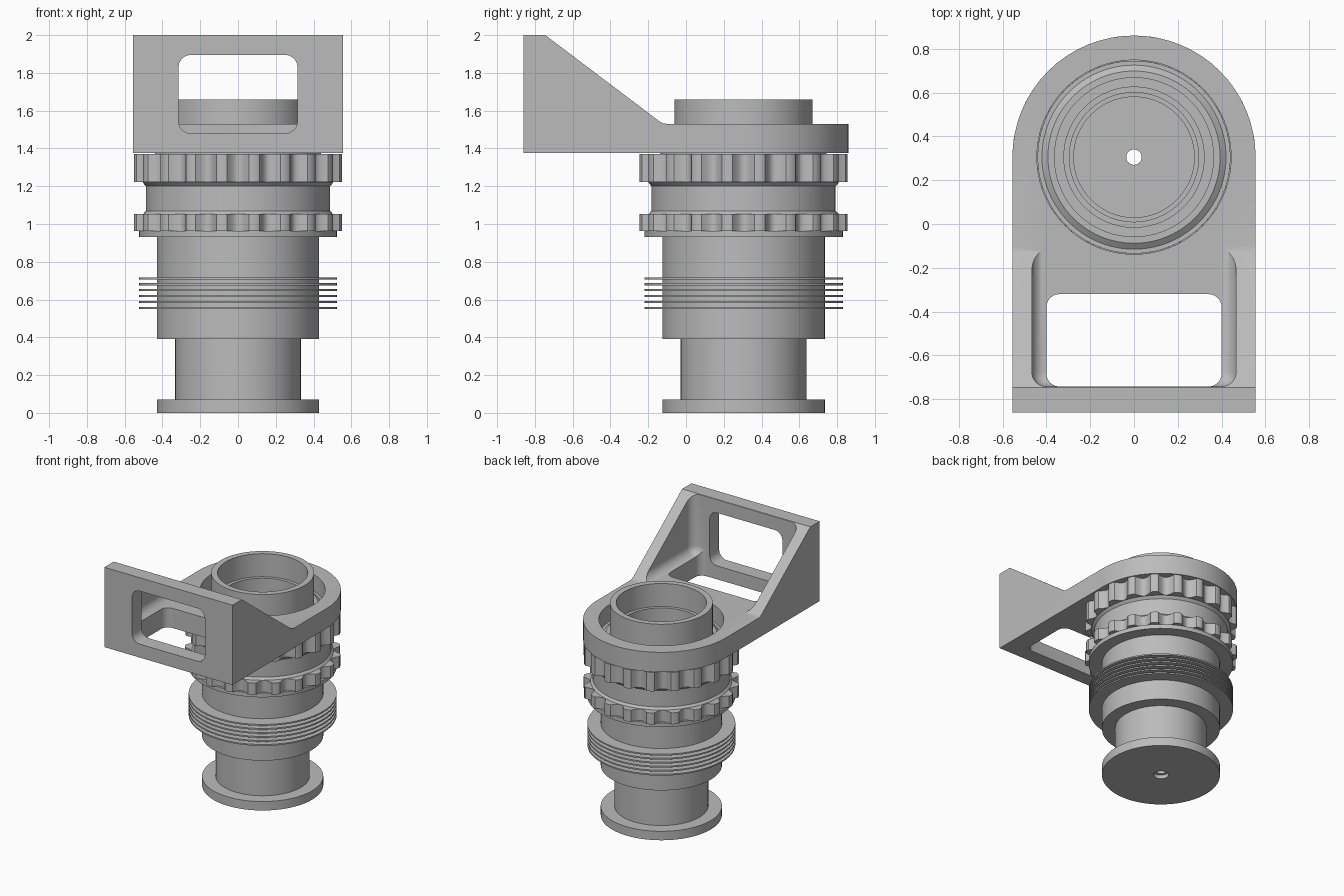
import bpy, bmesh, math
from mathutils import Vector

cube = bpy.data.objects.get("Cube")
if cube:
    bpy.data.objects.remove(cube, do_unlink=True)

AXIS_Y = 0.305
grey = bpy.data.materials.new("plain_grey")
grey.use_nodes = True
COLOUR = (0.5, 0.5, 0.5, 1)
grey.diffuse_color = COLOUR
grey.node_tree.nodes["Principled BSDF"].inputs["Base Color"].default_value = COLOUR


def add_object(name, bm):
    bmesh.ops.recalc_face_normals(bm, faces=bm.faces)
    mesh = bpy.data.meshes.new(name)
    bm.to_mesh(mesh)
    bm.free()
    mesh.materials.append(grey)
    obj = bpy.data.objects.new(name, mesh)
    bpy.context.collection.objects.link(obj)
    return obj


def smooth(obj):
    bpy.ops.object.select_all(action='DESELECT')
    obj.select_set(True)
    bpy.context.view_layer.objects.active = obj
    bpy.ops.object.shade_smooth_by_angle(angle=math.radians(30))


def lathe(name, profile, steps=96, radius=lambda r, a: r):
    """Revolve a closed (radius, height) loop about the vertical axis."""
    bm = bmesh.new()
    rings = []
    for i in range(steps):
        a = 2 * math.pi * i / steps
        rings.append([bm.verts.new((radius(r, a) * math.cos(a),
                                    AXIS_Y + radius(r, a) * math.sin(a), z))
                      for r, z in profile])
    n = len(profile)
    for i in range(steps):
        p, q = rings[i], rings[(i + 1) % steps]
        for j in range(n):
            k = (j + 1) % n
            bm.faces.new((p[j], q[j], q[k], p[k]))
    obj = add_object(name, bm)
    smooth(obj)
    return obj


def prism(name, points, direction):
    """Extrude a polygon of 3D points along a direction."""
    bm = bmesh.new()
    face = bm.faces.new([bm.verts.new(p) for p in points])
    new = bmesh.ops.extrude_face_region(bm, geom=[face])["geom"]
    bmesh.ops.translate(bm, vec=Vector(direction),
                        verts=[v for v in new if isinstance(v, bmesh.types.BMVert)])
    return add_object(name, bm)


def box(name, low, high, bevel, keep):
    """Box with rounded edges where keep(edge direction) is true."""
    bm = bmesh.new()
    bmesh.ops.create_cube(bm, size=1)
    for v in bm.verts:
        v.co = [l + (c + 0.5) * (h - l) for c, l, h in zip(v.co, low, high)]
    edges = [e for e in bm.edges if keep((e.verts[0].co - e.verts[1].co).normalized())]
    bmesh.ops.bevel(bm, geom=edges, offset=bevel, segments=6, profile=0.5, affect='EDGES')
    return add_object(name, bm)


def boolean(obj, cutter, operation='DIFFERENCE'):
    cutter.hide_render = True
    mod = obj.modifiers.new("cut", 'BOOLEAN')
    mod.object, mod.operation, mod.solver = cutter, operation, 'EXACT'
    bpy.context.view_layer.objects.active = obj
    bpy.ops.object.modifier_apply(modifier=mod.name)
    bpy.data.objects.remove(cutter, do_unlink=True)


# Hollow turned barrel: base disc, neck, sleeve, flange, waist and top tube
lathe("barrel", [
    (0.055, 0), (0.43, 0), (0.43, 0.07), (0.333, 0.07), (0.333, 0.39),
    (0.43, 0.39), (0.43, 0.93), (0.525, 0.93), (0.525, 0.963), (0.49, 0.963),
    (0.505, 1.05), (0.487, 1.07), (0.487, 1.2), (0.505, 1.22), (0.48, 1.23),
    (0.48, 1.36), (0.44, 1.36), (0.44, 1.40), (0.42, 1.40), (0.393, 1.42),
    (0.365, 1.42), (0.365, 1.66), (0.32, 1.66), (0.32, 1.48), (0.295, 1.48),
    (0.295, 0.6), (0.275, 0.6), (0.275, 0.07), (0.035, 0.07), (0.035, 0.03),
    (0.055, 0.03)])

# Stack of thin cooling fins
for i in range(6):
    z = 0.55 + 0.0314 * i
    lathe(f"fin_{i + 1}", [(0.42, z), (0.525, z), (0.525, z + 0.011), (0.42, z + 0.011)])


# Scalloped grip rings with twenty lobes
def scallop(r, a):
    if r < 0.5:
        return r
    t = abs((a / (2 * math.pi) * 20) % 1 - 0.5)
    if t < 0.15:
        return r
    u = (0.5 - t) / 0.35
    return r - 0.05 * (1 - u * u)


for name, low, high in (("lower_grip_ring", 0.963, 1.053), ("upper_grip_ring", 1.222, 1.37)):
    lathe(name, [(0.44, low), (0.555, low), (0.555, high), (0.44, high)], 240, scallop)

# Mounting bracket: side profile trimmed to a round-ended outline
W = 0.555
side = [(-0.86, 1.375), (0.9, 1.375), (0.9, 1.53), (-0.1, 1.53), (-0.12, 1.533),
        (-0.14, 1.543), (-0.745, 2), (-0.86, 2)]
bracket = prism("mounting_bracket", [(-0.7, y, z) for y, z in side], (1.4, 0, 0))
arc = [math.pi * i / 32 for i in range(33)]
outline = [(W * math.cos(a), AXIS_Y + W * math.sin(a), 1) for a in arc]
outline += [(-W, -1, 1), (W, -1, 1)]
boolean(bracket, prism("outline_cutter", outline, (0, 0, 1.5)), 'INTERSECT')

# Pocket between the ribs, openings in floor and wall, and barrel bore
boolean(bracket, box("pocket_cutter", (-0.466, -0.742, 1.529), (0.466, 2, 2.4), 0.066,
                     lambda d: True))
boolean(bracket, box("floor_cutter", (-0.4, -0.742, 1.2), (0.4, -0.32, 1.8), 0.06,
                     lambda d: abs(d.z) > 0.9))
boolean(bracket, box("window_cutter", (-0.315, -1, 1.48), (0.315, -0.6, 1.895), 0.065,
                     lambda d: abs(d.y) > 0.9))
circle = [2 * math.pi * i / 96 for i in range(96)]
boolean(bracket, prism("bore_cutter", [(0.443 * math.cos(a), AXIS_Y + 0.443 * math.sin(a), 1.2)
                                       for a in circle], (0, 0, 0.6)))
smooth(bracket)
